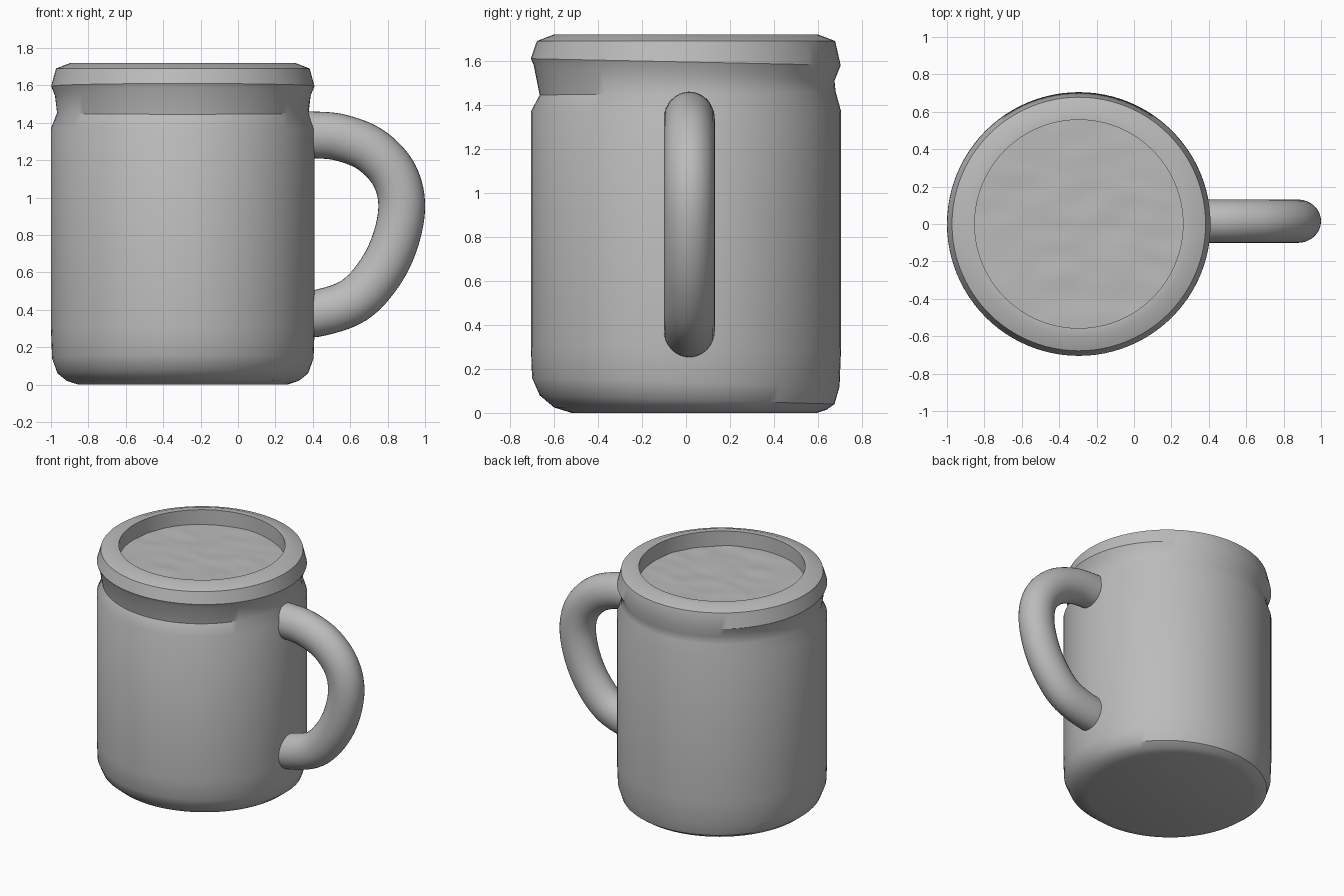
import bpy, bmesh, math
from mathutils import Vector, noise

if "Cube" in bpy.data.objects:
    bpy.data.objects.remove(bpy.data.objects["Cube"])

CX, SEG = -0.295, 96

grey = bpy.data.materials.new("plain grey")
grey.use_nodes = True
colour = (0.5, 0.5, 0.5, 1)
grey.diffuse_color = colour
grey.node_tree.nodes["Principled BSDF"].inputs["Base Color"].default_value = colour


def finish(name, bm, angle=35):
    bmesh.ops.recalc_face_normals(bm, faces=bm.faces)
    mesh = bpy.data.meshes.new(name)
    bm.to_mesh(mesh)
    bm.free()
    obj = bpy.data.objects.new(name, mesh)
    bpy.context.collection.objects.link(obj)
    mesh.materials.append(grey)
    bpy.ops.object.select_all(action='DESELECT')
    obj.select_set(True)
    bpy.context.view_layer.objects.active = obj
    bpy.ops.object.shade_smooth_by_angle(angle=math.radians(angle))
    return obj


def skin(bm, rings):
    for a, b in zip(rings, rings[1:]):
        n = len(a)
        for i in range(n):
            j = (i + 1) % n
            bm.faces.new((a[i], a[j], b[j], b[i]))


# Body: hand-worn profile, softer at the front and crisper at the back
front = [(0.52, 0), (0.60, 0.025), (0.665, 0.08), (0.7, 0.16), (0.705, 0.3), (0.705, 1.37),
         (0.665, 1.445), (0.692, 1.58), (0.705, 1.61), (0.678, 1.69), (0.6, 1.72), (0.557, 1.72),
         (0.557, 1.58)]
back = [(0.595, 0), (0.64, 0.015), (0.675, 0.04), (0.698, 0.12), (0.705, 0.3), (0.705, 1.37),
        (0.68, 1.46), (0.675, 1.51), (0.703, 1.58), (0.678, 1.69), (0.6, 1.72), (0.557, 1.72),
        (0.557, 1.58)]
bm = bmesh.new()
rings = []
for (rf, zf), (rb, zb) in zip(front, back):
    ring = []
    for i in range(SEG):
        a = math.tau * i / SEG
        t = (1 + math.sin(a)) / 2
        r, z = rf + (rb - rf) * t, zf + (zb - zf) * t
        ring.append(bm.verts.new((CX + r * math.cos(a), r * math.sin(a), z)))
    rings.append(ring)
skin(bm, rings)
bm.faces.new(rings[0][::-1])
finish("mug_body", bm)

# Drink surface: gently rippled disc inside the rim
bm = bmesh.new()
centre = bm.verts.new((CX, 0, 1.61))
rings = []
for k in range(1, 17):
    r = 0.56 * k / 16
    rings.append([bm.verts.new((CX + r * math.cos(math.tau * i / SEG),
                                r * math.sin(math.tau * i / SEG), 1.61)) for i in range(SEG)])
skin(bm, rings)
for i in range(SEG):
    bm.faces.new((centre, rings[0][i], rings[0][(i + 1) % SEG]))
for v in bm.verts:
    v.co.z += 0.006 * noise.noise(Vector((v.co.x * 5, v.co.y * 9, 0)))
finish("drink_surface", bm)

# Handle: round tube swept along a smooth path
path = [Vector(p) for p in [(0.2, 1.335), (0.4, 1.335), (0.55, 1.32), (0.71, 1.255), (0.83, 1.13),
                            (0.875, 0.97), (0.845, 0.78), (0.76, 0.6), (0.62, 0.45), (0.42, 0.38),
                            (0.22, 0.36)]]
points = []
for i in range(1, len(path) - 2):
    p0, p1, p2, p3 = path[i - 1:i + 3]
    for s in range(8):
        t = s / 8
        points.append(0.5 * (2 * p1 + (p2 - p0) * t + (2 * p0 - 5 * p1 + 4 * p2 - p3) * t * t
                             + (3 * p1 - p0 - 3 * p2 + p3) * t ** 3))
points = [path[0]] + points + path[-2:]
bm = bmesh.new()
rings = []
for i, p in enumerate(points):
    d = (points[min(i + 1, len(points) - 1)] - points[max(i - 1, 0)]).normalized()
    n = Vector((-d.y, d.x))
    ring = []
    for k in range(32):
        a = math.tau * k / 32
        q = p + n * 0.125 * math.cos(a)
        ring.append(bm.verts.new((q.x, 0.015 + 0.116 * math.sin(a), q.y)))
    rings.append(ring)
skin(bm, rings)
bm.faces.new(rings[0][::-1])
bm.faces.new(rings[-1])
finish("handle", bm)
